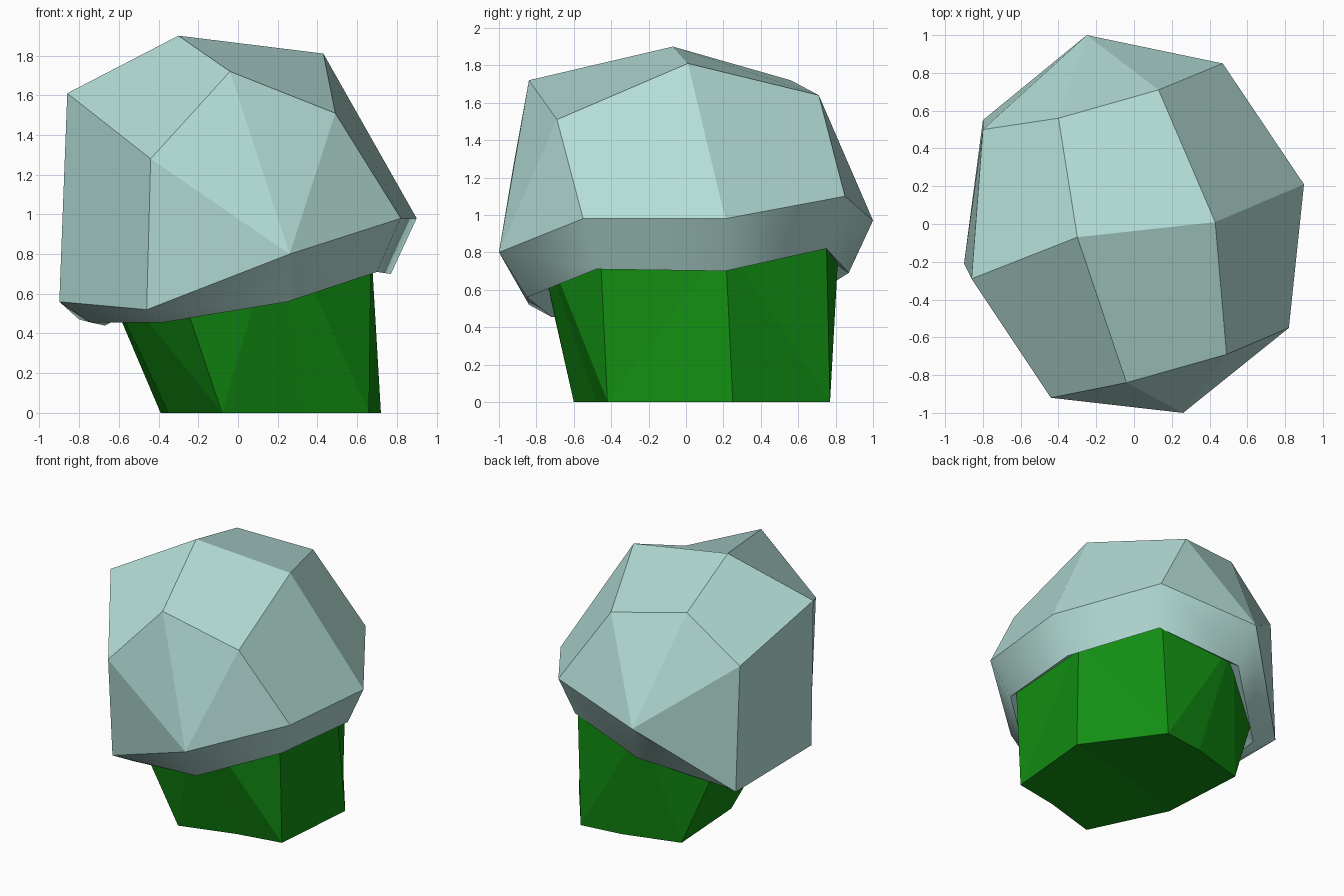
import bpy
import bmesh
from mathutils import Vector

default = bpy.data.objects.get("Cube")
if default:
    bpy.data.objects.remove(default, do_unlink=True)


def make_material(name, rgb):
    mat = bpy.data.materials.new(name)
    mat.use_nodes = True
    color = (*rgb, 1)
    mat.diffuse_color = color
    shader = next(n for n in mat.node_tree.nodes if n.type == "BSDF_PRINCIPLED")
    shader.inputs["Base Color"].default_value = color
    shader.inputs["Roughness"].default_value = 0.8
    return mat


def build(name, corners, faces, material, smooth=False, flip_outward=True):
    """Build a mesh from named corners and faces listed by corner name."""
    bm = bmesh.new()
    verts = {key: bm.verts.new(co) for key, co in corners.items()}
    for face in faces:
        bm.faces.new([verts[key] for key in face]).smooth = smooth
    if flip_outward:
        bmesh.ops.recalc_face_normals(bm, faces=bm.faces)
    # Make sure the shell points away from its middle
    middle = sum((v.co for v in bm.verts), Vector()) / len(bm.verts)
    bm.normal_update()
    facing = sum(f.normal.dot(f.calc_center_median() - middle) * f.calc_area()
                 for f in bm.faces)
    if facing < 0:
        bmesh.ops.reverse_faces(bm, faces=bm.faces)
    mesh = bpy.data.meshes.new(name)
    bm.to_mesh(mesh)
    bm.free()
    mesh.materials.append(material)
    obj = bpy.data.objects.new(name, mesh)
    bpy.context.scene.collection.objects.link(obj)
    return obj


def around(names):
    """Neighbouring pairs of a closed ring."""
    return list(zip(names, names[1:] + names[:1]))


pale_teal = make_material("pale_teal", (.46, .73, .68))
deep_green = make_material("deep_green", (.006, .27, .006))

RING = "pqrstuvw"

# Faceted cap: crown corners and the wide tilted rim
crown = dict(a=(-.3, -.07, 1.9), b=(.43, .01, 1.81), c=(.13, .71, 1.64),
             d=(-.4, .56, 1.72), e=(-.8, .5, 1.4), f=(-.86, -.29, 1.61),
             g=(-.44, -.92, 1.28), h=(-.04, -.84, 1.72), i=(.49, -.69, 1.51))
rim = dict(p=(.26, -1, .8), q=(.82, -.55, .98), r=(.9, .21, .98),
           s=(.47, .85, 1.1), t=(-.25, 1, .97), u=(-.8, .55, .47),
           v=(-.9, -.21, .56), w=(-.46, -.84, .52))
cap_faces = ("abcd abih ahgf afed brqi bcsr cts cdt det eut "
             "euvf fvwg gwp gph hpi ipq").split()
build("cap", {**crown, **rim}, cap_faces, pale_teal)

# Smooth band curling inward below the rim
lip = dict(p=(.25, -.85, .56), q=(.7, -.48, .71), r=(.77, .21, .7),
           s=(.4, .75, .82), t=(-.2, .87, .69), u=(-.67, .47, .44),
           v=(-.74, -.18, .455), w=(-.38, -.72, .455))
band = {**rim, **{k.upper(): co for k, co in lip.items()}}
band_faces = [(m, n, n.upper(), m.upper()) for m, n in around(RING)]
build("rim_band", band, band_faces, pale_teal, smooth=True)

# Underside closing the gap between the band and the body
inner = {k.upper(): (x * .8, y * .8, z + .12) for k, (x, y, z) in lip.items()}
underside = build("cap_underside", {**lip, **inner}, band_faces, pale_teal)
underside.data.flip_normals()

# Flaring body: footprint, hidden upper ring and a slightly raised underside
foot = dict(p=(.33, -.48, 0), q=(.66, -.42, 0), r=(.72, .25, 0),
            s=(.34, .77, 0), t=(.03, .73, 0), u=(-.39, .61, 0),
            v=(-.35, -.04, 0), w=(-.08, -.6, 0))
top = dict(P=(.21, -.82, 1), Q=(.67, -.46, .85), R=(.67, .21, .85),
           S=(.38, .75, .9), T=(-.2, .82, .9), U=(-.7, .5, .8),
           V=(-.73, -.2, .8), W=(-.35, -.78, .8))
body_faces = ["pqro", "rsto", "tuvo", "vwpo", RING.upper()]
for m, n in around(RING):
    corner, mid = (n, m) if m in "prtv" else (m, n)
    body_faces += [(corner, mid, mid.upper()),
                   (corner, mid.upper(), corner.upper())]
build("body", {**foot, **top, "o": (.17, .08, .06)}, body_faces, deep_green)
